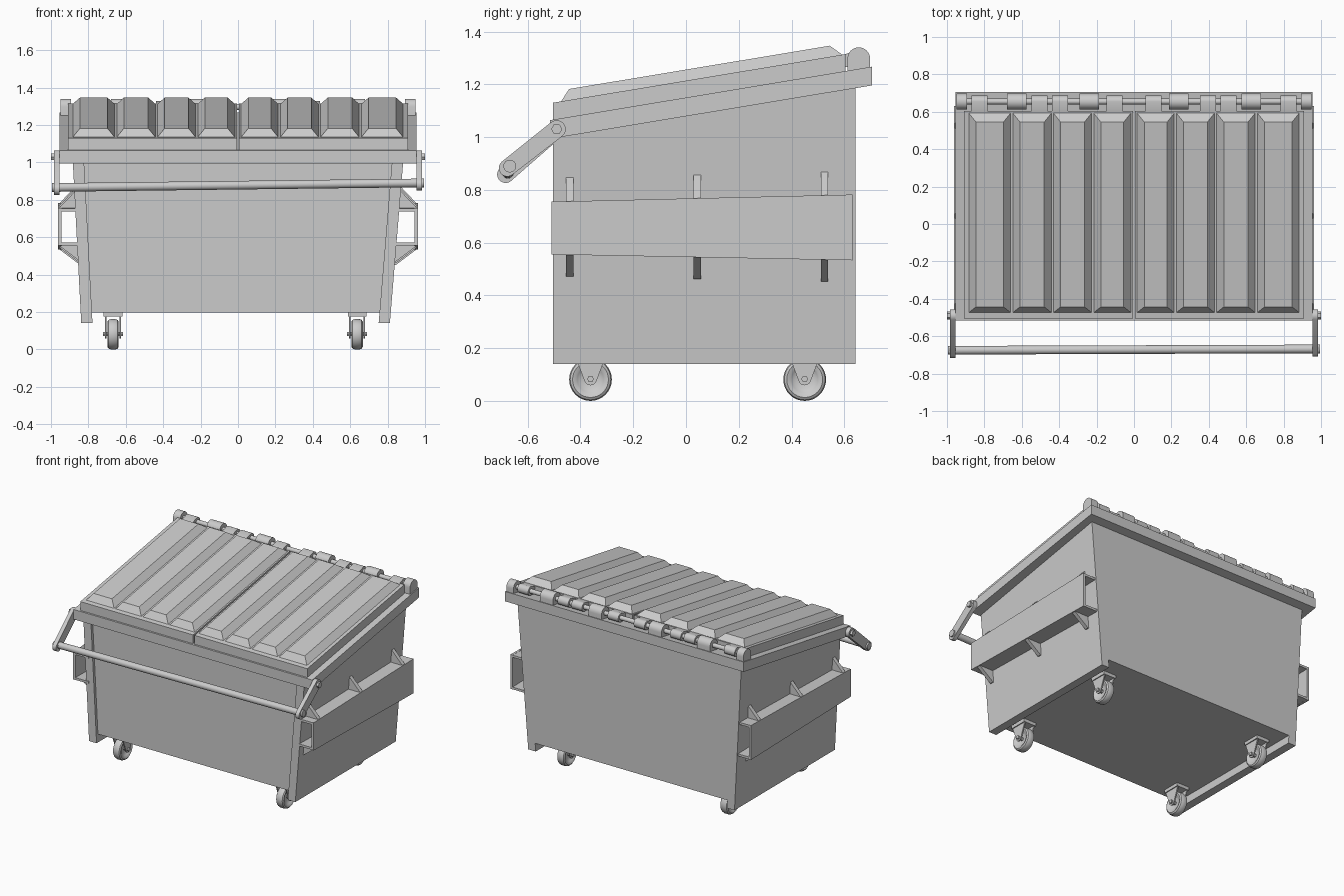
import bpy, bmesh, math
from mathutils import Vector

cube = bpy.data.objects.get("Cube")
if cube:
    bpy.data.objects.remove(cube, do_unlink=True)

GREY = (0.6, 0.6, 0.6, 1)
grey = bpy.data.materials.new("plain grey")
grey.use_nodes = True
grey.diffuse_color = GREY
grey.node_tree.nodes["Principled BSDF"].inputs["Base Color"].default_value = GREY


def finish(name, bm, smooth=False):
    bmesh.ops.recalc_face_normals(bm, faces=bm.faces)
    mesh = bpy.data.meshes.new(name)
    bm.to_mesh(mesh)
    bm.free()
    mesh.materials.append(grey)
    obj = bpy.data.objects.new(name, mesh)
    bpy.context.collection.objects.link(obj)
    if smooth:
        bpy.ops.object.select_all(action="DESELECT")
        obj.select_set(True)
        bpy.context.view_layer.objects.active = obj
        bpy.ops.object.shade_smooth_by_angle(angle=math.radians(35))
    return obj


def prism(name, profile, x0, x1, warp=None, smooth=False):
    """Extrude a (y, z) outline along x."""
    bm = bmesh.new()
    ends = [[bm.verts.new((x, y, z)) for y, z in profile] for x in (x0, x1)]
    for loop in ends:
        bm.faces.new(loop)
    n = len(profile)
    for i in range(n):
        j = (i + 1) % n
        bm.faces.new((ends[0][i], ends[0][j], ends[1][j], ends[1][i]))
    if warp:
        for v in bm.verts:
            v.co = warp(v.co)
    return finish(name, bm, smooth)


def arc(cy, cz, r, start, end, steps):
    angles = [math.radians(start + (end - start) * i / steps) for i in range(steps + 1)]
    return [(cy + r * math.cos(a), cz + r * math.sin(a)) for a in angles]


def disc(name, x0, x1, y, z, r, sides=24):
    return prism(name, arc(y, z, r, 0, 360, sides)[:-1], x0, x1, smooth=sides > 8)


def flare(co):
    """Widen the bin towards its top."""
    t = (co.z - 0.14) / 0.86
    sign = 1 if co.x > 0 else -1
    return Vector((co.x + sign * 0.058 * t - 0.013 * (1 - t), co.y, co.z))


def slope(y, z):
    """Height on a plane parallel to the lid, z at the front edge."""
    return z + 0.166 * (y + 0.505)


def sloped_slab(name, y0, y1, z0, z1, x0, x1):
    return prism(name, [(y0, slope(y0, z0)), (y1, slope(y1, z0)),
                        (y1, slope(y1, z1)), (y0, slope(y0, z1))], x0, x1)


SIDES = ((1, "left"), (-1, "right"))
FRONT, BACK = -0.505, 0.643

# Bin body and its thick side walls
prism("bin_body", [(-0.485, 0.198), (BACK, 0.198), (BACK, slope(BACK, 1.02)),
                   (-0.485, 1.02)], -0.79, 0.79, flare)
for s, side in SIDES:
    prism(side + "_wall", [(FRONT, 0.14), (BACK, 0.14), (BACK, slope(BACK, 1.02)),
                           (FRONT, 1.02)], s * 0.765, s * 0.825, flare)

# Sloping rim
sloped_slab("rim", -0.515, 0.705, 0.995, 1.066, -0.955, 0.955)

# Two ribbed lids
RIBS = ((0.015, 0.217), (0.225, 0.432), (0.44, 0.65), (0.658, 0.885))
for s, side in SIDES:
    sloped_slab(side + "_lid", FRONT, 0.605, 1.066, 1.13, s * 0.006, s * 0.908)
    bm = bmesh.new()
    for a, b in RIBS:
        rows = []
        for inset, y0, y1, z in ((0, -0.475, 0.595, 1.128), (0.04, -0.443, 0.545, 1.172)):
            rows.append([bm.verts.new((s * x, y, slope(y, z))) for x, y in
                         ((a + inset, y0), (b - inset, y0), (b - inset, y1), (a + inset, y1))])
        bm.faces.new(rows[0])
        bm.faces.new(rows[1])
        for i in range(4):
            j = (i + 1) % 4
            bm.faces.new((rows[0][i], rows[0][j], rows[1][j], rows[1][i]))
    finish(side + "_lid_ribs", bm)

# Hinge rod, rim knuckles and lid knuckles
HY, HZ = 0.655, 1.297
disc("hinge_rod", -0.93, 0.93, HY, HZ, 0.016)
knuckle = arc(HY, HZ, 0.043, 0, 180, 12) + [(HY - 0.043, 1.24), (HY + 0.043, 1.25)]
tab = arc(HY, HZ, 0.032, -90, 90, 10) + [(0.595, HZ + 0.015), (0.595, HZ - 0.032)]
for s, side in SIDES:
    for x, w in ((0.24, 0.052), (0.628, 0.052), (0.92, 0.028)):
        prism(side + "_rim_knuckle", knuckle, s * x - w, s * x + w, smooth=True)
    for x in (0.105, 0.395, 0.505, 0.826):
        prism(side + "_lid_knuckle", tab, s * x - 0.043, s * x + 0.043, smooth=True)

# Fork pockets: an outer plate with a top and bottom plate, and gussets
PF, PB = -0.51, 0.632
for s, side in SIDES:
    prism(side + "_pocket_outer", [(PF, 0.555), (PB, 0.533), (PB, 0.782), (PF, 0.755)],
          s * 0.945, s * 0.962)
    for part, zf, zb in (("top", 0.738, 0.765), ("bottom", 0.556, 0.534)):
        prism(side + "_pocket_" + part, [(PF, zf), (PB, zb), (PB, zb + 0.016), (PF, zf + 0.016)],
              s * 0.84, s * 0.95)
    for y in (-0.44, 0.043, 0.525):
        k = (y - PF) / (PB - PF)
        for part, z, tip in (("upper", 0.753 + 0.027 * k, 0.847 + 0.028 * k),
                             ("lower", 0.557 - 0.022 * k, 0.472 - 0.022 * k)):
            bm = bmesh.new()
            loops = [[bm.verts.new((s * x, y + dy, h)) for x, h in
                      ((0.83, z), (0.958, z), (0.868 if part == "upper" else 0.845, tip), (0.83, tip))]
                     for dy in (-0.014, 0.014)]
            for loop in loops:
                bm.faces.new(loop)
            for i in range(4):
                j = (i + 1) % 4
                bm.faces.new((loops[0][i], loops[0][j], loops[1][j], loops[1][i]))
            finish(side + "_" + part + "_gusset", bm)

# Swinging arms with pivot bolts, and the lift bar between them
PIVOT = Vector((-0.49, 1.03))
BAR = {1: Vector((-0.668, 0.89)), -1: Vector((-0.675, 0.866))}
for s, side in SIDES:
    tip = BAR[s]
    d = tip - PIVOT
    heading = math.degrees(math.atan2(d.y, d.x))
    end = tip + d.normalized() * 0.012
    outline = (arc(PIVOT.x, PIVOT.y, 0.034, heading + 90, heading + 270, 12)
               + arc(end.x, end.y, 0.032, heading - 90, heading + 90, 12))
    prism(side + "_arm", outline, s * 0.955, s * 0.984, smooth=True)
    disc(side + "_pivot_bolt", s * 0.94, s * 1.0, PIVOT.x, PIVOT.y, 0.021, 6)
    disc(side + "_bar_end", s * 0.95, s * 0.995, tip.x, tip.y, 0.024)


def bar_tilt(co):
    t = (co.x + 0.97) / 1.94
    p = BAR[-1].lerp(BAR[1], t)
    return Vector((co.x, co.y + p.x, co.z + p.y))


prism("lift_bar", arc(0, 0, 0.023, 0, 360, 24)[:-1], -0.97, 0.97, bar_tilt, True)

# Casters: lathed wheel, fork plates, axle and mounting plate
WHEEL = ((0.012, 0), (0.012, 0.035), (0.022, 0.05), (0.026, 0.055), (0.03, 0.068), (0.024, 0.077),
         (0.012, 0.081))
HALF = [Vector((x, 0, r)) for x, r in WHEEL]
for cx in (-0.668, 0.637):
    for cy, place in ((-0.362, "front"), (0.45, "back")):
        bm = bmesh.new()
        path = HALF + [Vector((-v.x, 0, v.z)) for v in reversed(HALF)]
        verts = [bm.verts.new(v) for v in path]
        edges = [bm.edges.new(pair) for pair in zip(verts, verts[1:])]
        bmesh.ops.spin(bm, geom=verts + edges, cent=(0, 0, 0), axis=(1, 0, 0),
                       angle=math.tau, steps=32)
        bmesh.ops.remove_doubles(bm, verts=bm.verts, dist=0.0005)
        bmesh.ops.translate(bm, verts=bm.verts, vec=(cx, cy, 0.081))
        finish(place + "_wheel", bm, True)
        fork = arc(cy, 0.083, 0.024, 200, 340, 8) + [(cy + 0.062, 0.18), (cy - 0.062, 0.18)]
        for s in (1, -1):
            prism(place + "_fork", fork, cx + s * 0.035, cx + s * 0.043)
        disc(place + "_axle", cx - 0.054, cx + 0.054, cy, 0.083, 0.013, 6)
        prism(place + "_caster_plate", [(cy - 0.065, 0.175), (cy + 0.065, 0.175),
                                        (cy + 0.065, 0.2), (cy - 0.065, 0.2)],
              cx - 0.05, cx + 0.05)
